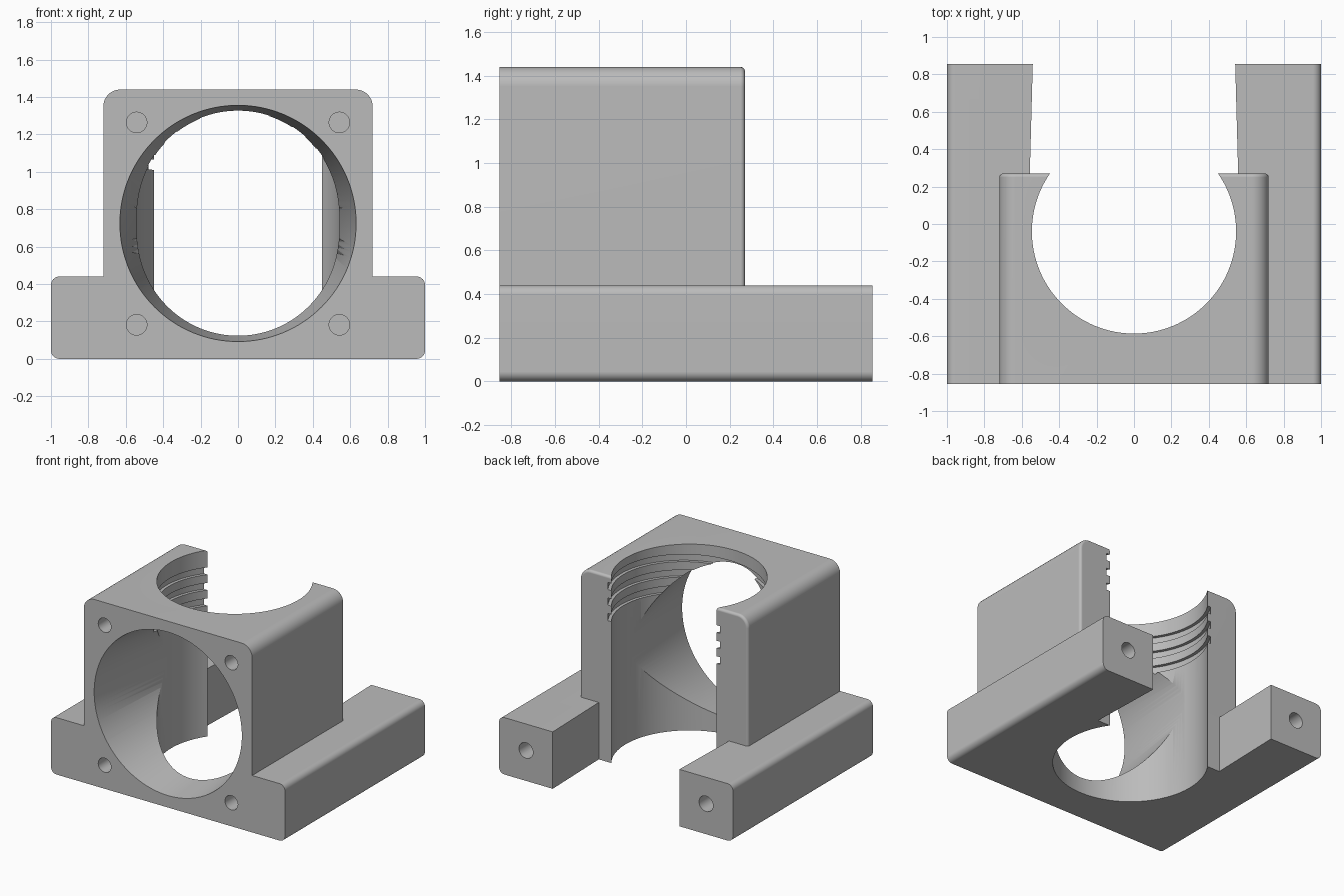
import bpy, bmesh
from math import sin, cos, pi, radians

FRONT, BACK, STEP = -0.855, 0.855, 0.27
BORE_Y, BORE_R, DUCT_Z = -0.04, 0.546, 0.724

if "Cube" in bpy.data.objects:
    bpy.data.objects.remove(bpy.data.objects["Cube"])

grey = bpy.data.materials.new("plain grey")
grey.use_nodes = True
grey.diffuse_color = (0.5, 0.5, 0.5, 1)
grey.node_tree.nodes["Principled BSDF"].inputs["Base Color"].default_value = (0.5, 0.5, 0.5, 1)


def make_object(name, bm):
    bmesh.ops.recalc_face_normals(bm, faces=bm.faces[:])
    mesh = bpy.data.meshes.new(name)
    bm.to_mesh(mesh)
    bm.free()
    mesh.materials.append(grey)
    ob = bpy.data.objects.new(name, mesh)
    bpy.context.collection.objects.link(ob)
    return ob


def prism(bm, points, offset):
    """Extrude a flat outline along an offset."""
    face = bm.faces.new([bm.verts.new(p) for p in points])
    new = bmesh.ops.extrude_face_region(bm, geom=[face])["geom"]
    bmesh.ops.translate(bm, vec=offset,
                        verts=[g for g in new if isinstance(g, bmesh.types.BMVert)])


def rounded_outline(half, z0, z1, r_low, r_high, y):
    """Front outline of a box with rounded corners."""
    points = []
    for sx, z, r, start in ((1, z0, r_low, 270), (1, z1, r_high, 0),
                            (-1, z1, r_high, 90), (-1, z0, r_low, 180)):
        if r == 0:
            points.append((sx * half, y, z))
            continue
        cz = z + r if z == z0 else z - r
        for i in range(9):
            a = radians(start + i * 90 / 8)
            points.append((sx * (half - r) + r * cos(a), y, cz + r * sin(a)))
    return points


def tube(bm, x, z, y0, y1, r0, r1, n):
    """Round cutter lying along y, with a radius at each end."""
    rings = [[bm.verts.new((x + r * cos(2 * pi * i / n), y, z + r * sin(2 * pi * i / n)))
              for i in range(n)] for y, r in ((y0, r0), (y1, r1))]
    for i in range(n):
        j = (i + 1) % n
        bm.faces.new((rings[0][i], rings[0][j], rings[1][j], rings[1][i]))
    bm.faces.new(rings[0])
    bm.faces.new(rings[1])


# Base slab, later split into two arms at the back
bm = bmesh.new()
prism(bm, rounded_outline(1.0, 0, 0.44, 0.045, 0.045, FRONT), (0, BACK - FRONT, 0))
body = make_object("bracket_body", bm)

# Tall housing block with a softened back rim
bm = bmesh.new()
prism(bm, rounded_outline(0.72, 0.2, 1.44, 0, 0.09, FRONT), (0, STEP - FRONT, 0))
rim = [e for e in bm.edges if all(v.co.y > STEP - 0.001 for v in e.verts)]
bmesh.ops.bevel(bm, geom=rim, offset=0.02, segments=4, profile=0.5, affect='EDGES')
block = make_object("housing_block", bm)

# Gap between the arms, slightly tapered
bm = bmesh.new()
prism(bm, [(-0.557, STEP, -0.1), (0.557, STEP, -0.1), (0.54, 0.9, -0.1), (-0.54, 0.9, -0.1)],
      (0, 0, 0.7))
gap = make_object("arm_gap_cutter", bm)

# Vertical bore
bm = bmesh.new()
prism(bm, [(BORE_R * cos(2 * pi * i / 128), BORE_Y + BORE_R * sin(2 * pi * i / 128), -0.1)
           for i in range(128)], (0, 0, 1.7))
bore = make_object("bore_cutter", bm)

# Conical front duct
bm = bmesh.new()
tube(bm, 0, DUCT_Z, FRONT - 0.02, BORE_Y, 0.634, 0.537, 128)
duct = make_object("duct_cutter", bm)

# Screw holes in the front corners and the arm ends
bm = bmesh.new()
for side in (-1, 1):
    for z in (0.182, 1.264):
        tube(bm, side * 0.542, z, FRONT - 0.02, FRONT + 0.3, 0.055, 0.055, 32)
    tube(bm, side * 0.77, 0.235, BACK - 0.35, BACK + 0.02, 0.06, 0.06, 32)
holes = make_object("screw_hole_cutter", bm)

# Helical thread groove, starting and ending in the open back
bm = bmesh.new()
previous = None
for i in range(3 * 80 + 1):
    a = pi / 2 + 2 * pi * i / 80
    z = 1.02 + 0.12 * i / 80
    ring = [bm.verts.new((r * cos(a), BORE_Y + r * sin(a), z + dz))
            for r, dz in ((0.51, -0.028), (0.57, -0.028), (0.57, 0.028), (0.51, 0.028))]
    if previous:
        for k in range(4):
            m = (k + 1) % 4
            bm.faces.new((previous[k], previous[m], ring[m], ring[k]))
    else:
        bm.faces.new(ring)
    previous = ring
bm.faces.new(previous)
thread = make_object("thread_cutter", bm)

# Combine everything into one solid
bpy.ops.object.select_all(action='DESELECT')
bpy.context.view_layer.objects.active = body
body.select_set(True)
for tool, operation in ((block, 'UNION'), (gap, 'DIFFERENCE'), (bore, 'DIFFERENCE'),
                        (duct, 'DIFFERENCE'), (holes, 'DIFFERENCE'), (thread, 'DIFFERENCE')):
    tool.hide_render = True
    mod = body.modifiers.new(tool.name, 'BOOLEAN')
    mod.operation, mod.solver, mod.object = operation, 'EXACT', tool
    bpy.ops.object.modifier_apply(modifier=mod.name)
    bpy.data.objects.remove(tool)

# Smooth fillets and bores, crisp edges
bpy.ops.object.shade_smooth_by_angle(angle=radians(30))
weighted = body.modifiers.new("flat_face_normals", 'WEIGHTED_NORMAL')
weighted.keep_sharp = True
